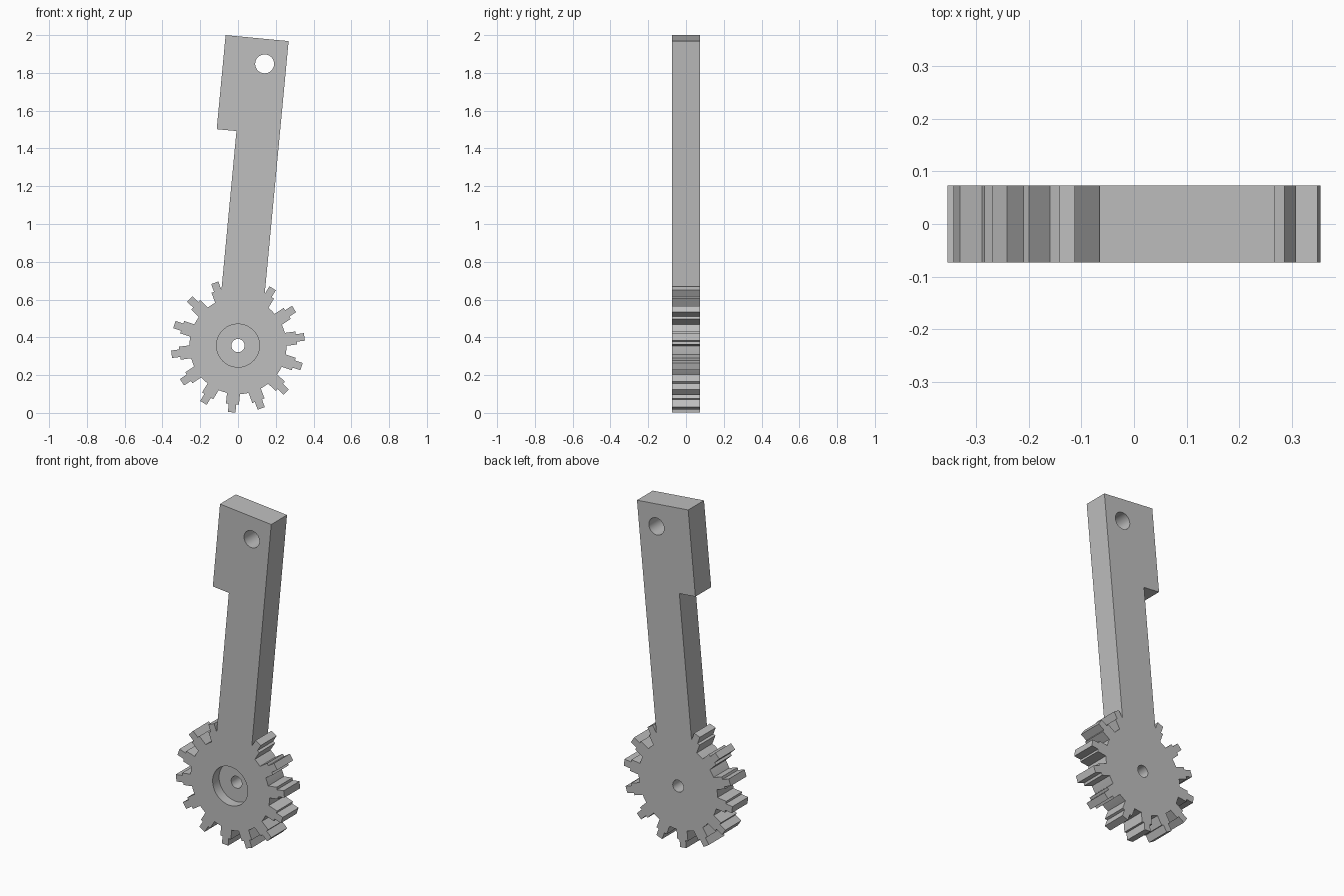
import bpy, bmesh
from math import sin, cos, radians, pi, sqrt
from mathutils import Matrix, Vector

cube = bpy.data.objects.get("Cube")
if cube:
    bpy.data.objects.remove(cube, do_unlink=True)

TEETH = 14
PITCH = 2 * pi / TEETH
ROOT, STEP, TIP = 0.257, 0.311, 0.3545      # gear radii
WIDE, NARROW = 0.0345, 0.02                 # tooth half widths
ARM, HEAD = 0.115, 0.22                     # arm half width, head overhang
HEAD_BASE, ARM_END = 1.13, 1.63
HALF = 0.0735                               # half thickness
LEAN = radians(5.4)


def tooth_point(index, radius, side):
    """Point on a tooth: distance out from the centre and offset sideways."""
    a = index * PITCH
    return (radius * sin(a) + side * cos(a), radius * cos(a) - side * sin(a))


# Outline: stepped teeth clockwise from the arm, then the arm itself
root_flat = sqrt(ROOT ** 2 - WIDE ** 2)
arm_side = (STEP * sin(PITCH) - ARM) / cos(PITCH)
profile = [(root_flat, -WIDE), (STEP, -WIDE), (STEP, -NARROW), (TIP, -NARROW),
           (TIP, NARROW), (STEP, NARROW), (STEP, WIDE), (root_flat, WIDE)]
outline = [tooth_point(1, STEP, -arm_side)]
for i in range(1, TEETH):
    shape = profile
    if i == 1:
        shape = profile[2:]
    elif i == TEETH - 1:
        shape = profile[:-2]
    outline += [tooth_point(i, r, s) for r, s in shape]
    if i < TEETH - 1:
        outline.append(tooth_point(i + 0.5, ROOT, 0))
outline.append(tooth_point(TEETH - 1, STEP, arm_side))
outline += [(-ARM, HEAD_BASE), (-HEAD, HEAD_BASE), (-HEAD, ARM_END), (ARM, ARM_END)]

# Extrude the outline through the thickness
bm = bmesh.new()
face = bm.faces.new([bm.verts.new((x, -HALF, z)) for x, z in outline])
moved = bmesh.ops.extrude_face_region(bm, geom=[face])["geom"]
bmesh.ops.translate(bm, vec=Vector((0, 2 * HALF, 0)),
                    verts=[v for v in moved if isinstance(v, bmesh.types.BMVert)])
bmesh.ops.recalc_face_normals(bm, faces=bm.faces)
mesh = bpy.data.meshes.new("gear_lever")
bm.to_mesh(mesh)
bm.free()
lever = bpy.data.objects.new("gear_lever", mesh)
bpy.context.collection.objects.link(lever)

grey = bpy.data.materials.new("plain_grey")
grey.use_nodes = True
colour = (0.52, 0.52, 0.52, 1)
grey.diffuse_color = colour
grey.node_tree.nodes["Principled BSDF"].inputs["Base Color"].default_value = colour
mesh.materials.append(grey)


def drill(name, radius, along, y0, y1):
    """Cut a round hole running from y0 to y1."""
    cbm = bmesh.new()
    place = Matrix.Translation((0, (y0 + y1) / 2, along)) @ Matrix.Rotation(pi / 2, 4, "X")
    bmesh.ops.create_cone(cbm, cap_ends=True, segments=48, radius1=radius,
                          radius2=radius, depth=y1 - y0, matrix=place)
    cmesh = bpy.data.meshes.new(name)
    cbm.to_mesh(cmesh)
    cbm.free()
    cmesh.materials.append(grey)
    cutter = bpy.data.objects.new(name, cmesh)
    cutter.hide_render = True
    bpy.context.collection.objects.link(cutter)
    mod = lever.modifiers.new(name, "BOOLEAN")
    mod.operation = "DIFFERENCE"
    mod.solver = "EXACT"
    mod.object = cutter
    bpy.ops.object.modifier_apply(modifier=name)
    bpy.data.objects.remove(cutter, do_unlink=True)


bpy.ops.object.select_all(action="DESELECT")
lever.select_set(True)
bpy.context.view_layer.objects.active = lever
drill("hub_pocket", 0.114, 0, -0.2, -HALF + 0.06)
drill("hub_bore", 0.035, 0, -0.3, 0.3)
drill("end_hole", 0.05, 1.498, -0.3, 0.3)

# Smooth round holes, then lean the lever and stand it up
bpy.ops.object.shade_smooth_by_angle(angle=radians(15))
lever.rotation_euler = (0, LEAN, 0)
lever.location = (0, 0, 0.3563)
bpy.ops.object.transform_apply(location=True, rotation=True, scale=False)
